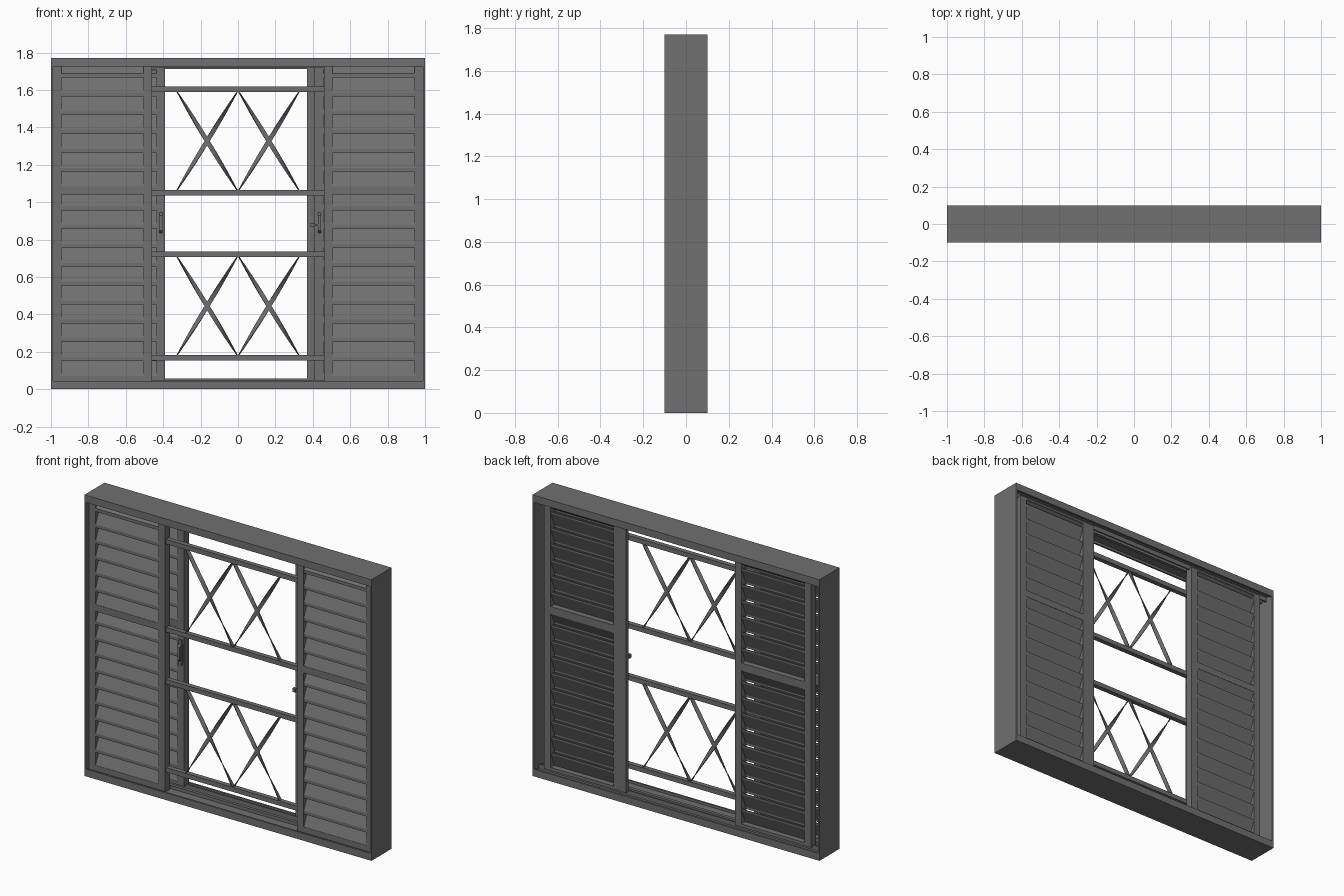
import bpy, bmesh, math
from mathutils import Vector

if "Cube" in bpy.data.objects:
    bpy.data.objects.remove(bpy.data.objects["Cube"])


def material(name, v):
    m = bpy.data.materials.new(name)
    m.diffuse_color = (v, v, v, 1)
    m.use_nodes = True
    m.node_tree.nodes["Principled BSDF"].inputs["Base Color"].default_value = m.diffuse_color
    return m


GREY = material("dark grey metal", 0.16)


def finish(name, bm):
    bmesh.ops.recalc_face_normals(bm, faces=bm.faces)
    me = bpy.data.meshes.new(name)
    bm.to_mesh(me)
    bm.free()
    me.materials.append(GREY)
    ob = bpy.data.objects.new(name, me)
    bpy.context.collection.objects.link(ob)
    return ob


def add_box(bm, x0, x1, y0, y1, z0, z1):
    vs = bmesh.ops.create_cube(bm, size=1)["verts"]
    for v in vs:
        v.co = Vector(((x0 + x1) / 2 + v.co.x * (x1 - x0),
                       (y0 + y1) / 2 + v.co.y * (y1 - y0),
                       (z0 + z1) / 2 + v.co.z * (z1 - z0)))


def boxes(name, *dims):
    bm = bmesh.new()
    for d in dims:
        add_box(bm, *d)
    return finish(name, bm)


def add_prism(bm, profile, x0, x1):
    """Extrude a (y, z) profile along x."""
    a = [bm.verts.new((x0, y, z)) for y, z in profile]
    b = [bm.verts.new((x1, y, z)) for y, z in profile]
    bm.faces.new(a)
    bm.faces.new(b[::-1])
    for i in range(len(a)):
        j = (i + 1) % len(a)
        bm.faces.new((a[i], a[j], b[j], b[i]))


# Outer frame: jambs, head and sill with lips and sliding tracks
H = 1.77
boxes("side_jambs", (-1, -0.99, -0.1, 0.1, 0, H), (0.99, 1, -0.1, 0.1, 0, H))
for name, f in (("sill", lambda z: z), ("head", lambda z: H - z)):
    def bar(y0, y1, z):
        return (-0.99, 0.99, y0, y1, min(f(0), f(z)), max(f(0), f(z)))
    boxes(name, bar(-0.1, 0.1, 0.03), bar(-0.1, -0.088, 0.045), bar(0.088, 0.1, 0.045),
          bar(-0.01, 0.01, 0.05), bar(0.04, 0.05, 0.058))


# Louvred shutter leaf: stiles, rails and sloping slats
def shutter(name, x0, y0, z0, z1):
    x1, y1, s = x0 + 0.53, y0 + 0.05, 0.046
    boxes(name + "_frame", (x0, x0 + s, y0, y1, z0, z1), (x1 - s, x1, y0, y1, z0, z1),
          (x0 + s, x1 - s, y0, y1, z0, 0.07), (x0 + s, x1 - s, y0, y1, 1.04, 1.083),
          (x0 + s, x1 - s, y0, y1, z1 - 0.012, z1))
    bm = bmesh.new()
    for base, top in ((0.07, 1.045), (1.083, z1 - 0.005)):
        z = base - 0.02
        while z < top - 0.03:
            h = min(0.112, top - z)
            k = 0.02 + (h - 0.02)
            prof = [(y0 + 0.002, z), (y0 + 0.002, z + 0.02), (y1 - 0.008, z + k),
                    (y1 - 0.002, z + k), (y1 - 0.002, z + k - 0.01), (y0 + 0.01, z + 0.012),
                    (y0 + 0.01, z)]
            add_prism(bm, prof, x0 + s, x1 - s)
            z += 0.1007
    finish(name + "_slats", bm)


shutter("left_fixed_shutter", -0.99, -0.07, 0.03, 1.74)
shutter("right_fixed_shutter", 0.46, -0.07, 0.03, 1.74)
shutter("left_sliding_shutter", -0.92, 0.02, 0.05, 1.72)
shutter("right_sliding_shutter", 0.41, 0.02, 0.05, 1.72)
boxes("meeting_strip", (0.37, 0.41, 0.045, 0.07, 0.05, 1.72))

# Grille: four horizontal bars with twisted flat strips crossing between them
GY = -0.045
for i, z in enumerate((0.153, 0.708, 1.035, 1.59)):
    boxes("grille_bar_%d" % (i + 1), (-0.462, 0.462, GY - 0.015, GY + 0.015, z, z + 0.029))


def twisted_strip(bm, p, q, w=0.024, t=0.005, n=16):
    p, q = Vector(p), Vector(q)
    d = (q - p).normalized()
    u, v = Vector((0, 1, 0)), d.cross(Vector((0, 1, 0)))
    rings = []
    for i in range(n + 1):
        a = math.pi * i / n
        e, g = u * math.cos(a) + v * math.sin(a), v * math.cos(a) - u * math.sin(a)
        c = p.lerp(q, i / n)
        rings.append([bm.verts.new(c + e * (w / 2 * sx) + g * (t / 2 * sy))
                      for sx, sy in ((-1, -1), (1, -1), (1, 1), (-1, 1))])
    for r, s in zip(rings, rings[1:]):
        for j in range(4):
            k = (j + 1) % 4
            bm.faces.new((r[j], r[k], s[k], s[j]))
    bm.faces.new(rings[0])
    bm.faces.new(rings[-1][::-1])


for name, z0, z1 in (("lower", 0.175, 0.715), ("upper", 1.057, 1.597)):
    bm = bmesh.new()
    for side in (-1, 1):
        twisted_strip(bm, (0, GY, z0), (side * 0.33, GY, z1))
        twisted_strip(bm, (0, GY, z1), (side * 0.33, GY, z0))
    finish(name + "_grille_lattice", bm)


# Handles on the sliding leaves: back plate, raised grip and screw bosses
def handle(name, x):
    bm = bmesh.new()
    add_box(bm, x - 0.015, x + 0.015, 0.012, 0.021, 0.83, 0.95)
    add_box(bm, x - 0.010, x + 0.010, 0.012, 0.021, 0.81, 0.97)
    add_prism(bm, [(0.013, 0.835), (-0.004, 0.85), (-0.004, 0.93), (0.013, 0.945)],
              x - 0.008, x + 0.008)
    finish(name, bm)


handle("left_handle", -0.412)
handle("right_handle", 0.436)
boxes("latch_lever", (0.40, 0.43, -0.004, 0.006, 0.872, 0.884),
      (0.387, 0.405, -0.012, 0.008, 0.867, 0.889))
